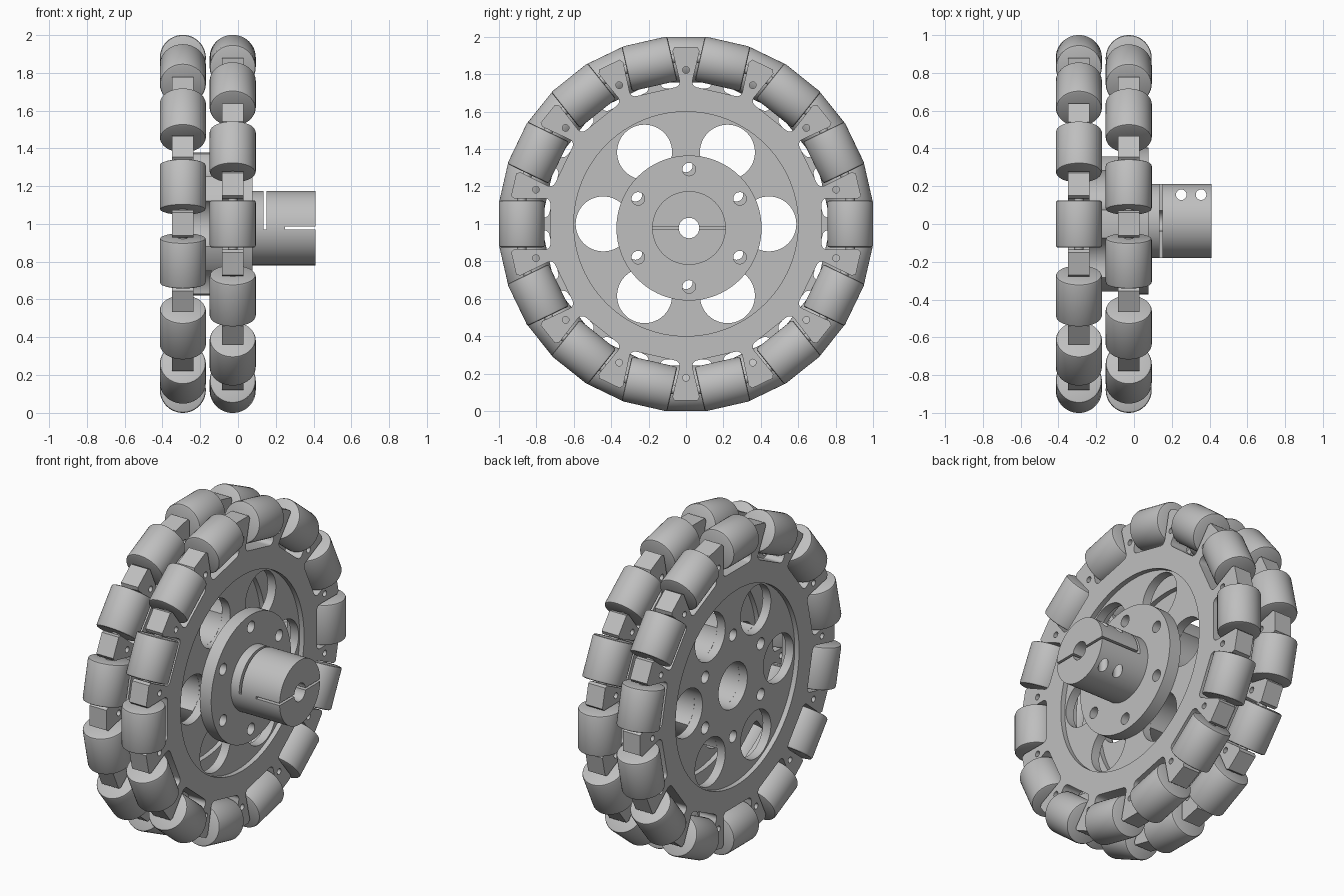
import bpy, bmesh, math
from mathutils import Matrix, Vector

if "Cube" in bpy.data.objects:
    bpy.data.objects.remove(bpy.data.objects["Cube"], do_unlink=True)

grey = bpy.data.materials.new("light_grey")
grey.use_nodes = True
grey.diffuse_color = (0.52, 0.52, 0.52, 1)
grey.node_tree.nodes["Principled BSDF"].inputs["Base Color"].default_value = grey.diffuse_color

COUNT = 14
STEP = 2 * math.pi / COUNT
AXIS_Z = 1.0
ROLLER_R, ROLLER_HALF, ROLLER_ORBIT = 0.122, 0.125, 0.878
POCKET_HALF, POCKET_R, FILLET = 0.137, 0.725, 0.03
FINGER_R, WHEEL_HALF, RECESS = 0.945, 0.0575, 0.03
HUB = (0.016, 0.978)


def polar(r, t, a):
    """Point (y, z) at radius r and tangent offset t, turned a from the top."""
    return (r * math.sin(a) + t * math.cos(a), AXIS_Z + r * math.cos(a) - t * math.sin(a))


def make(name, bm):
    bmesh.ops.recalc_face_normals(bm, faces=bm.faces)
    mesh = bpy.data.meshes.new(name)
    bm.to_mesh(mesh)
    bm.free()
    mesh.materials.append(grey)
    obj = bpy.data.objects.new(name, mesh)
    bpy.context.collection.objects.link(obj)
    return obj


def add_cylinder(bm, centre, direction, radius, length, segments=48):
    turn = Vector(direction).to_track_quat('Z', 'Y').to_matrix().to_4x4()
    return bmesh.ops.create_cone(
        bm, cap_ends=True, segments=segments, radius1=radius, radius2=radius,
        depth=length, matrix=Matrix.Translation(centre) @ turn)["verts"]


def discs(name, x0, x1, radius, spots, segments=48):
    """Cylinders along x at each (y, z) spot."""
    bm = bmesh.new()
    for y, z in spots:
        add_cylinder(bm, ((x0 + x1) / 2, y, z), (1, 0, 0), radius, x1 - x0, segments)
    return make(name, bm)


def box(name, low, high):
    bm = bmesh.new()
    low, high = Vector(low), Vector(high)
    size = high - low
    bmesh.ops.create_cube(bm, size=1, matrix=Matrix.Translation((low + high) / 2) @ Matrix.Diagonal((*size, 1)))
    return make(name, bm)


def cut(obj, *cutters):
    """Subtract the cutters one by one, then remove them."""
    for cutter in cutters:
        cutter.hide_render = True
        mod = obj.modifiers.new("cut", 'BOOLEAN')
        mod.object, mod.operation, mod.solver = cutter, 'DIFFERENCE', 'EXACT'
        bpy.context.view_layer.update()
        graph = bpy.context.evaluated_depsgraph_get()
        mesh = bpy.data.meshes.new_from_object(obj.evaluated_get(graph))
        obj.modifiers.clear()
        obj.data = mesh
        bpy.data.objects.remove(cutter, do_unlink=True)


def finish(obj):
    bpy.ops.object.select_all(action='DESELECT')
    obj.select_set(True)
    bpy.context.view_layer.objects.active = obj
    bpy.ops.object.shade_smooth_by_angle(angle=math.radians(30))


def ring(radius, count, start=0.0):
    return [polar(radius, 0, start + i * 2 * math.pi / count) for i in range(count)]


def cut_pattern(obj, x0, x1):
    """Shared centre bore, six windows and six bolt holes."""
    cut(obj, discs("bore_cutter", x0, x1, 0.14, [(0, AXIS_Z)]),
        discs("window_cutter", x0, x1, 0.147, ring(0.443, 6, math.pi / 6)),
        discs("bolt_cutter", x0, x1, 0.036, ring(0.312, 6), 24))


# Wheel disc: fingers between rounded roller pockets
def wheel_disc(name, x, phase):
    outline = []
    finger_t = FINGER_R * math.sin(STEP / 2) - POCKET_HALF * math.cos(STEP / 2)
    for i in range(COUNT):
        a = phase + i * STEP
        for r, t in ((-0.02, -1), (0, -0.8), (0, 0.8), (-0.02, 1)):
            outline.append(polar(FINGER_R + r, t * finger_t + (0.004 * -t if r else 0), a))
        b = a + STEP / 2
        for side in (-1, 1):
            arc = []
            for k in range(6):
                w = k / 5 * math.pi / 2
                arc.append(polar(POCKET_R + FILLET * (1 - math.sin(w)),
                                 side * (POCKET_HALF - FILLET * (1 - math.cos(w))), b))
            outline += arc if side < 0 else arc[::-1]
    bm = bmesh.new()
    face = bm.faces.new([bm.verts.new((x - WHEEL_HALF, y, z)) for y, z in outline])
    new = bmesh.ops.extrude_face_region(bm, geom=[face])["geom"]
    bmesh.ops.translate(bm, vec=(2 * WHEEL_HALF, 0, 0),
                        verts=[v for v in new if isinstance(v, bmesh.types.BMVert)])
    obj = make(name, bm)
    centre = [(0, AXIS_Z)]
    cut(obj,
        discs("recess_cutter", x + WHEEL_HALF - RECESS, x + 0.2, 0.6, centre, 96),
        discs("recess_cutter", x - 0.2, x - WHEEL_HALF + RECESS, 0.6, centre, 96),
        discs("pin_cutter", x - 0.2, x + 0.2, 0.018, ring(0.823, COUNT, phase), 16))
    cut_pattern(obj, x - 0.2, x + 0.2)
    finish(obj)


# Rollers with bevelled rims, each on a thin axle
def rollers(name, x, phase):
    rims, axles = bmesh.new(), bmesh.new()
    for i in range(COUNT):
        a = phase + (i + 0.5) * STEP
        y, z = polar(ROLLER_ORBIT, 0, a)
        along = (0, math.cos(a), -math.sin(a))
        verts = add_cylinder(rims, (x, y, z), along, ROLLER_R, 2 * ROLLER_HALF)
        caps = {f for v in verts for f in v.link_faces if len(f.verts) > 4}
        bmesh.ops.bevel(rims, geom=[e for f in caps for e in f.edges], offset=0.011,
                        segments=2, profile=0.5, affect='EDGES')
        add_cylinder(axles, (x, y, z), along, 0.025, 2 * POCKET_HALF + 0.02, 16)
    finish(make(name, rims))
    finish(make(name + "_axles", axles))


for name, x, phase in (("inner", -0.292, STEP / 2), ("outer", -0.028, 0.0)):
    wheel_disc(name + "_wheel_disc", x, phase)
    rollers(name + "_rollers", x, phase)

# Spacer between the two wheel discs
spacer = discs("spacer", -0.264, -0.056, 0.378, [(0, AXIS_Z)], 96)
cut_pattern(spacer, -0.4, 0.1)
finish(spacer)

# Hub flange with bolt holes
hy, hz = HUB
flange = discs("hub_flange", 0.0, 0.078, 0.388, [HUB], 96)
shifted = [(y + hy, z + hz - AXIS_Z) for y, z in ring(0.314, 6)]
cut(flange, discs("bore_cutter", -0.1, 0.2, 0.055, [HUB], 32),
    discs("bolt_cutter", -0.1, 0.2, 0.035, shifted, 24))
finish(flange)

# Split clamp barrel with screw holes
barrel = discs("clamp_barrel", 0.07, 0.41, 0.197, [HUB], 96)
screws = bmesh.new()
for x in (0.25, 0.355):
    add_cylinder(screws, (x, 0.155, hz), (0, 0, 1), 0.028, 0.6, 24)
cut(barrel, discs("bore_cutter", 0, 0.5, 0.055, [HUB], 32),
    make("screw_cutter", screws),
    box("cross_slot_cutter", (0.135, -0.3, hz - 0.007), (0.15, 0.3, 1.3)),
    box("front_slot_cutter", (0.25, -0.3, hz - 0.007), (0.5, hy, hz + 0.007)),
    box("back_slot_cutter", (0.14, hy - 0.01, hz - 0.007), (0.5, 0.3, hz + 0.007)))
finish(barrel)
